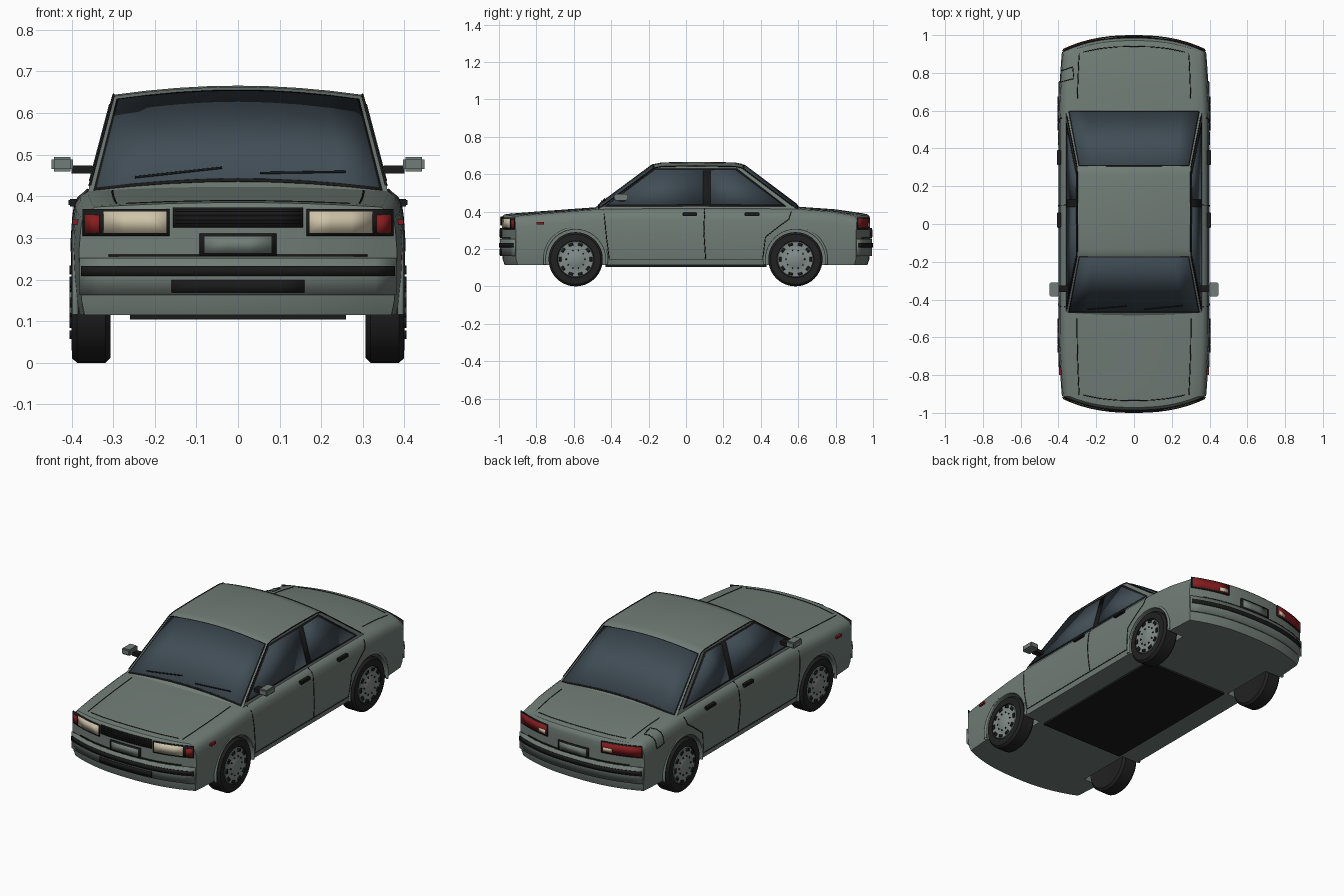
import bpy, bmesh, math
from mathutils import Vector

if "Cube" in bpy.data.objects:
    bpy.data.objects.remove(bpy.data.objects["Cube"])

def material(name, *rgb):
    m = bpy.data.materials.new(name)
    m.diffuse_color = (*rgb, 1)
    m.use_nodes = True
    m.node_tree.nodes["Principled BSDF"].inputs["Base Color"].default_value = m.diffuse_color
    return m

PAINT = material("grey_green_paint", .165, .204, .184)
GLASS = material("tinted_glass", .052, .074, .092)
BLACK = material("black_trim", .010, .010, .010)
RUBBER = material("tyre_rubber", .015, .015, .015)
CREAM = material("cream_lens", .62, .55, .40)
RED = material("red_lens", .24, .012, .014)
METAL = material("wheel_metal", .22, .262, .25)

def interp(table, v):
    if v <= table[0][0]:
        return table[0][1]
    for (a, p), (b, q) in zip(table, table[1:]):
        if v <= b:
            return p + (q - p) * (v - a) / (b - a)
    return table[-1][1]

# ---------- surface rules for the body and the cabin ----------
TOP = [(-.985, .385), (-.8, .400), (-.47, .424), (0, .43), (.6, .426), (.8, .412), (.985, .385)]
SIDE = [(0, .965), (.12, .982), (.35, .997), (.6, 1), (.8, .99), (.9, .978), (.96, .95), (1, .90)]
TUCK = [(0, .015), (.12, .004), (.35, 0), (.9, 0), (.96, .004), (1, .014)]
ROOF = [(-.515, .40), (-.17, .655), (-.13, .663), (.05, .666), (.26, .663), (.30, .655), (.64, .40)]

def bulge(x):
    return .075 * (abs(x) / .38) ** 2.4

def body_point(x, y, t):
    a, s = abs(y), (1 if y > 0 else -1)
    fade = max(0, (a - .5) / .485)
    px = x * (1 - .045 * fade ** 2) * interp(SIDE, t)
    pz = .115 + t * (interp(TOP, y) - .115) - .012 * t * (px / .36) ** 2
    return Vector((px, y - s * fade * (bulge(px) + (interp(TUCK, t) if a > .95 else 0)), pz))

def cabin_width(z):
    return .358 - .058 * (z - .42) / .22

def cabin_point(u, y, lift=0, scale=1):
    z = interp(ROOF, y) - .022 * u * u
    return Vector((u * cabin_width(z) * scale, y, z + lift))

# ---------- helpers ----------
def finish(name, bm, mat):
    bmesh.ops.recalc_face_normals(bm, faces=bm.faces)
    me = bpy.data.meshes.new(name)
    bm.to_mesh(me)
    bm.free()
    me.materials.append(mat)
    ob = bpy.data.objects.new(name, me)
    bpy.context.collection.objects.link(ob)
    return ob

def mirror(ob):
    ob.modifiers.new("mirror", 'MIRROR')
    return ob

def sheet(name, mat, f, nu=1, nv=1, thick=.005, both=False):
    bm = bmesh.new()
    g = [[bm.verts.new(f(i / nu, j / nv)) for j in range(nv + 1)] for i in range(nu + 1)]
    for i in range(nu):
        for j in range(nv):
            bm.faces.new((g[i][j], g[i + 1][j], g[i + 1][j + 1], g[i][j + 1]))
    ob = finish(name, bm, mat)
    m = ob.modifiers.new("thickness", 'SOLIDIFY')
    m.thickness, m.offset = thick, 0
    return mirror(ob) if both else ob

def nose_plate(name, mat, end, x0, x1, z0, z1, out=.003, thick=.006, both=False):
    def f(u, v):
        x = x0 + (x1 - x0) * u
        return (x, end * (.985 - bulge(x) + out), z0 + (z1 - z0) * v)
    return sheet(name, mat, f, max(2, round((x1 - x0) / .05)), 1, thick, both)

def side_window(name, mat, bl, br, tr, tl, out):
    def f(u, v):
        a, b = Vector(bl).lerp(Vector(br), u), Vector(tl).lerp(Vector(tr), u)
        y, z = a.lerp(b, v)
        return (cabin_width(z) + out, y, z)
    sheet(name, mat, f, thick=.004, both=True)

def tube(name, mat, pts, radius=.0025, both=True):
    cu = bpy.data.curves.new(name, 'CURVE')
    cu.dimensions, cu.bevel_depth, cu.bevel_resolution = '3D', radius, 1
    for s in ((1, -1) if both else (1,)):
        sp = cu.splines.new('POLY')
        sp.points.add(len(pts) - 1)
        for p, q in zip(sp.points, pts):
            p.co = (s * q[0], q[1], q[2], 1)
    cu.materials.append(mat)
    ob = bpy.data.objects.new(name, cu)
    bpy.context.collection.objects.link(ob)

def seam(name, pts, both=True):
    out = []
    for a, b in zip(pts, pts[1:]):
        out += [body_point(*Vector(a).lerp(Vector(b), k / 6)) for k in range(7)]
    tube(name, BLACK, out, .0024, both)

def box(name, mat, lo, hi, both=False, bevel=0):
    bm = bmesh.new()
    bmesh.ops.create_cube(bm, size=1)
    for v in bm.verts:
        v.co = [a + (b - a) * (c + .5) for a, b, c in zip(lo, hi, v.co)]
    if bevel:
        bmesh.ops.bevel(bm, geom=bm.edges[:], offset=bevel, segments=2, affect='EDGES')
    ob = finish(name, bm, mat)
    return mirror(ob) if both else ob

def lathe(name, mat, profile, y, z, n=40):
    bm = bmesh.new()
    rings = [[bm.verts.new((x, y + r * math.cos(k * math.tau / n), z + r * math.sin(k * math.tau / n)))
              for k in range(n)] for r, x in profile]
    for a, b in zip(rings, rings[1:]):
        for k in range(n):
            bm.faces.new((a[k], a[k - 1], b[k - 1], b[k]))
    bmesh.ops.remove_doubles(bm, verts=bm.verts, dist=1e-5)
    return mirror(finish(name, bm, mat))

WHEELS = {"front": -.59, "rear": .585}

# ---------- lower body: sliced box shaped by rule, wheel arches cut ----------
bm = bmesh.new()
bmesh.ops.create_cube(bm, size=1)
for v in bm.verts:
    v.co = (v.co.x * .8, v.co.y * 1.97, v.co.z + .5)
cuts = [((i * .05, 0, 0), (1, 0, 0)) for i in range(-7, 8)]
cuts += [((0, s * y, 0), (0, 1, 0)) for s in (-1, 1) for y in (.94, .88, .8, .72, .6, .47, .2)]
cuts += [((0, 0, t), (0, 0, 1)) for t, _ in SIDE[1:-1]]
for co, no in cuts:
    bmesh.ops.bisect_plane(bm, geom=bm.verts[:] + bm.edges[:] + bm.faces[:], plane_co=co, plane_no=no)
for v in bm.verts:
    v.co = body_point(*v.co)
body = finish("lower_body", bm, PAINT)
for end, y in WHEELS.items():
    cutter = lathe("arch_cutter", PAINT, [(0, .285), (.16, .285), (.16, .5), (0, .5)], y, .145)
    cutter.hide_render = True
    m = body.modifiers.new("arch", 'BOOLEAN')
    m.operation, m.object, m.solver = 'DIFFERENCE', cutter, 'EXACT'
    bpy.context.view_layer.update()
    bpy.context.view_layer.objects.active = body
    bpy.ops.object.modifier_apply(modifier="arch")
    bpy.data.objects.remove(cutter)
box("floor_pan", BLACK, (-.26, -.43, .104), (.26, .43, .12))

# ---------- cabin ----------
bm = bmesh.new()
us = [-1 + i / 4 for i in range(9)]
g = [[bm.verts.new(cabin_point(u, y)) for u in us] for y, _ in ROOF]
for a, b in zip(g, g[1:]):
    for i in range(8):
        bm.faces.new((a[i], a[i + 1], b[i + 1], b[i]))
for i in (0, 8):
    bm.faces.new([r[i] for r in g])
finish("cabin", bm, PAINT)
for name, y0, y1 in (("windscreen", -.462, -.178), ("rear_window", .592, .312)):
    d = .006 if y1 > y0 else -.006
    sheet(name + "_seal", BLACK, lambda u, v: cabin_point(2 * u - 1, y0 - d + (y1 - y0 + 2 * d) * v, .001, .963), 8, 1, .004)
    sheet(name, GLASS, lambda u, v: cabin_point(2 * u - 1, y0 + (y1 - y0) * v, .004, .945), 8, 1, .004)
side_window("side_window_frame", BLACK, (-.435, .428), (.535, .428), (.272, .63), (-.172, .63), .001)
side_window("front_side_window", GLASS, (-.415, .437), (.09, .437), (.09, .622), (-.165, .622), .003)
side_window("rear_side_window", GLASS, (.13, .437), (.51, .437), (.262, .622), (.13, .622), .003)
tube("roof_gutter", BLACK, [cabin_point(1, y) for y in (-.45, -.17, -.13, .05, .26, .30, .57)], .003)
tube("left_wiper", BLACK, [cabin_point(-.70, -.452, .01), cabin_point(-.11, -.435, .01)], .003, False)
tube("right_wiper", BLACK, [cabin_point(.15, -.452, .01), cabin_point(.74, -.432, .01)], .003, False)

# ---------- mirrors, handles, markers ----------
box("mirror_housing", PAINT, (.396, -.385, .46), (.448, -.31, .494), True, .006)
box("mirror_arm", BLACK, (.35, -.36, .455), (.40, -.325, .474), True)
for name, y in (("front_door_handle", -.02), ("rear_door_handle", .312)):
    box(name, BLACK, (.385, y, .376), (.407, y + .08, .394), True, .003)
box("side_marker", RED, (.37, -.80, .332), (.3975, -.76, .344), True)

# ---------- panel gaps ----------
seam("hood_side_gap", [(.335, -.94, 1), (.335, -.50, 1)])
seam("hood_front_gap", [(-.31, -.935, 1), (.31, -.935, 1)], False)
seam("trunk_side_gap", [(.335, .68, 1), (.335, .955, 1)])
seam("trunk_rear_gap", [(-.31, .94, 1), (.31, .94, 1)], False)
seam("door_middle_gap", [(.4, .10, 1), (.4, .095, .6), (.4, .105, .1)])
seam("door_front_gap", [(.4, -.44, 1), (.4, -.425, .5), (.4, -.41, .1)])
seam("door_bottom_gap", [(.4, -.41, .1), (.4, .42, .1)])
seam("door_rear_gap", [(.4, .575, .96), (.4, .56, .82), (.4, .50, .7), (.4, .425, .5), (.4, .41, .1)])
seam("fuel_flap_gap", [(-.37, .87, 1), (-.4, .87, 1), (-.4, .87, .75), (-.4, .80, .75),
                       (-.4, .80, 1), (-.36, .80, 1), (-.37, .87, 1)], False)

# ---------- bumpers and plates, both ends ----------
for end, s in (("front", -1), ("rear", 1)):
    nose_plate(end + "_bumper", PAINT, s, -.378, .378, .163, .252, .004, .012)
    nose_plate(end + "_bumper_strip", BLACK, s, -.376, .376, .208, .232, .0115, .007)
    nose_plate(end + "_bumper_gap", BLACK, s, -.31, .31, .255, .26, .002)
    nose_plate(end + "_number_plate_frame", BLACK, s, -.092, .092, .256, .311, .006, .008)
    nose_plate(end + "_number_plate", PAINT, s, -.08, .08, .264, .303, .009, .006)

# ---------- front lights, grille and air intake ----------
nose_plate("grille", BLACK, -1, -.156, .156, .325, .373, .003)
for i in range(4):
    nose_plate("grille_slat", RUBBER, -1, -.15, .15, .331 + i * .011, .335 + i * .011, .008, .005)
nose_plate("air_intake", BLACK, -1, -.16, .16, .168, .199, .010, .005)
nose_plate("headlight_surround", BLACK, -1, .165, .372, .305, .369, .003, both=True)
nose_plate("headlight", CREAM, -1, .172, .322, .312, .363, .006, both=True)
nose_plate("turn_signal", RED, -1, .333, .366, .312, .355, .006, both=True)

# ---------- rear lights ----------
nose_plate("tail_light_surround", BLACK, 1, .165, .374, .305, .369, .003, both=True)
nose_plate("tail_light", RED, 1, .172, .368, .312, .363, .006, both=True)
nose_plate("reversing_light", CREAM, 1, .178, .225, .317, .338, .009, .004, both=True)

# ---------- wheels and arch lips ----------
for end, y in WHEELS.items():
    arc = [math.radians(-10 + 200 * k / 24) for k in range(25)]
    tube(end + "_arch_lip", PAINT, [(.391, y + .166 * math.cos(a), .145 + .166 * math.sin(a)) for a in arc], .008)
    lathe(end + "_tyre", RUBBER, [(0, .315), (.09, .306), (.133, .306), (.145, .318), (.145, .387),
                                  (.134, .399), (.099, .400), (.096, .394), (0, .394)], y, .145)
    lathe(end + "_hubcap", METAL, [(.097, .392), (.093, .400), (.07, .398), (.04, .402), (.034, .405), (0, .405)], y, .145)
    bm = bmesh.new()
    for k in range(10):
        a = math.tau * k / 10
        for r, h, w in ((.082, .007, .012), (.05, .003, .003)):
            q = [(r - h, -w), (r + h, -w), (r + h, w), (r - h, w)]
            bm.faces.new([bm.verts.new((.4025, y + p * math.cos(a) - t * math.sin(a),
                                        .145 + p * math.sin(a) + t * math.cos(a))) for p, t in q])
    slots = finish(end + "_hubcap_slots", bm, BLACK)
    m = slots.modifiers.new("thickness", 'SOLIDIFY')
    m.thickness, m.offset = .005, 0
    mirror(slots)

# ---------- smooth shading with sharp edges kept ----------
bpy.ops.object.select_all(action='DESELECT')
for ob in bpy.data.objects:
    if ob.type == 'MESH':
        ob.select_set(True)
bpy.context.view_layer.objects.active = body
bpy.ops.object.shade_smooth_by_angle(angle=math.radians(32))
